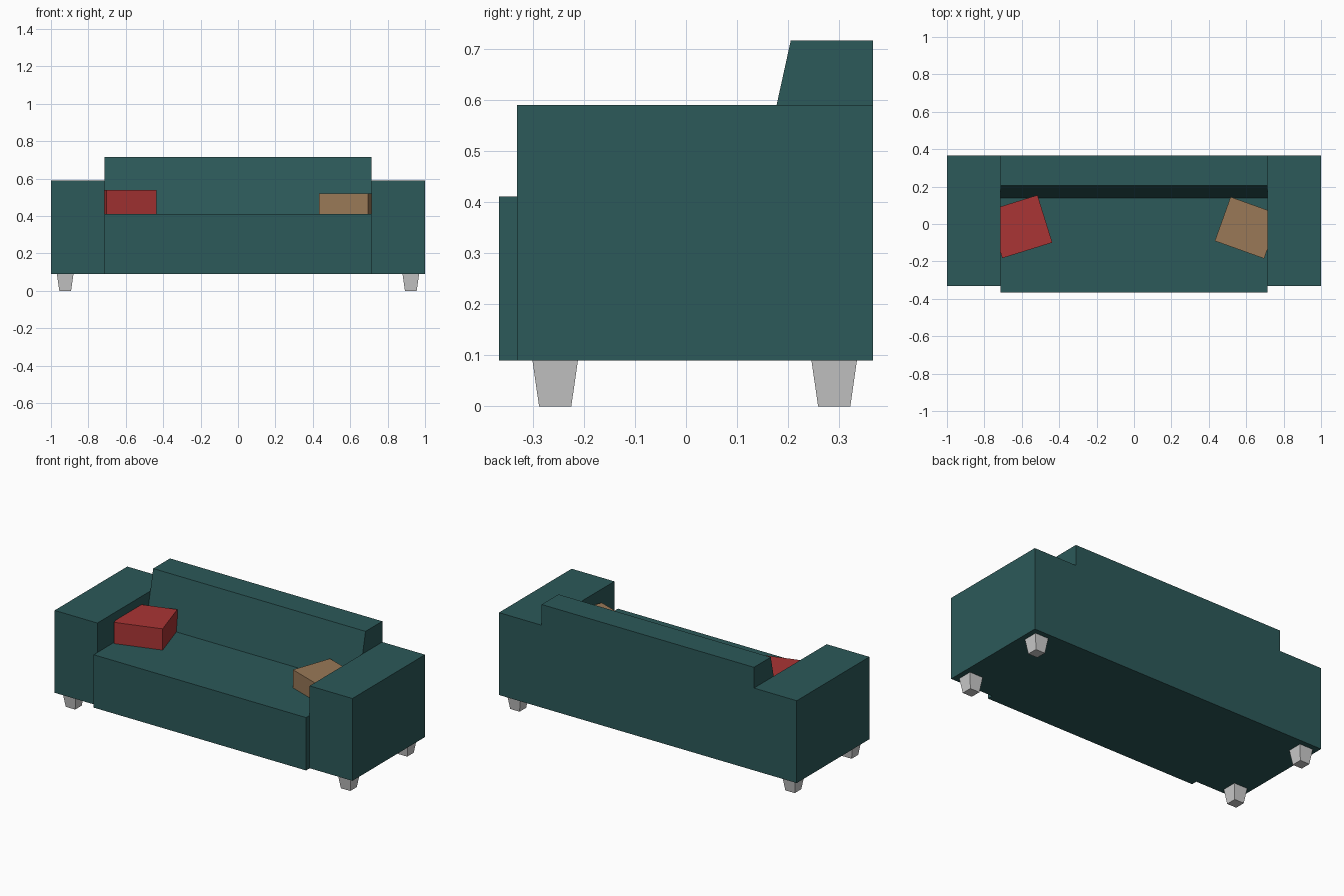
import bpy, bmesh
from math import radians
from mathutils import Matrix

if "Cube" in bpy.data.objects:
    bpy.data.objects.remove(bpy.data.objects["Cube"])


def material(name, rgb):
    m = bpy.data.materials.new(name)
    m.diffuse_color = (*rgb, 1)
    m.use_nodes = True
    m.node_tree.nodes["Principled BSDF"].inputs["Base Color"].default_value = m.diffuse_color
    return m


teal = material("teal fabric", (0.025, 0.10, 0.10))
red = material("red fabric", (0.40, 0.035, 0.035))
tan = material("tan fabric", (0.32, 0.19, 0.095))


def extrude_x(name, profile, x0, x1, mat):
    """Extrude a closed (y, z) profile from x0 to x1."""
    bm = bmesh.new()
    face = bm.faces.new([bm.verts.new((x0, y, z)) for y, z in profile])
    ext = bmesh.ops.extrude_face_region(bm, geom=[face])["geom"]
    bmesh.ops.translate(bm, vec=(x1 - x0, 0, 0),
                        verts=[v for v in ext if isinstance(v, bmesh.types.BMVert)])
    return finish(name, bm, mat)


def finish(name, bm, mat=None):
    bmesh.ops.recalc_face_normals(bm, faces=bm.faces)
    mesh = bpy.data.meshes.new(name)
    bm.to_mesh(mesh)
    bm.free()
    ob = bpy.data.objects.new(name, mesh)
    bpy.context.collection.objects.link(ob)
    if mat:
        mesh.materials.append(mat)
    return ob


def rect(y0, y1, z0, z1):
    return [(y0, z0), (y1, z0), (y1, z1), (y0, z1)]


def cushion(name, size, loc, angle, mat):
    bm = bmesh.new()
    bmesh.ops.create_cube(bm, size=1, matrix=Matrix.Diagonal((*size, 1)))
    ob = finish(name, bm, mat)
    ob.location = loc
    ob.rotation_euler.z = radians(angle)


def leg(name, x, y):
    # square foot tapering towards the floor
    bm = bmesh.new()
    bmesh.ops.create_cube(bm, size=1)
    for v in bm.verts:
        half = 0.0445 if v.co.z > 0 else 0.0315
        v.co = (2 * half * v.co.x, 2 * half * v.co.y, 0.09 if v.co.z > 0 else 0)
    finish(name, bm).location = (x, y, 0)


# Seat block and leaning backrest
extrude_x("seat", rect(-0.366, 0.366, 0.09, 0.411), -0.713, 0.713, teal)
extrude_x("backrest", [(0.138, 0.411), (0.366, 0.411), (0.366, 0.716), (0.205, 0.716)],
          -0.713, 0.713, teal)

# Arms and legs, mirrored left and right
for side, s in (("left", -1), ("right", 1)):
    extrude_x(side + "_arm", rect(-0.331, 0.366, 0.09, 0.59), s * 0.713, s, teal)
    leg(side + "_front_leg", s * 0.924, -0.256)
    leg(side + "_back_leg", s * 0.924, 0.290)

# Loose cushions, partly sunk into the arms
cushion("red_cushion", (0.28, 0.266, 0.129), (-0.61, -0.014, 0.4755), 17.3, red)
cushion("tan_cushion", (0.28, 0.25, 0.11), (0.606, -0.02, 0.466), -19.7, tan)
